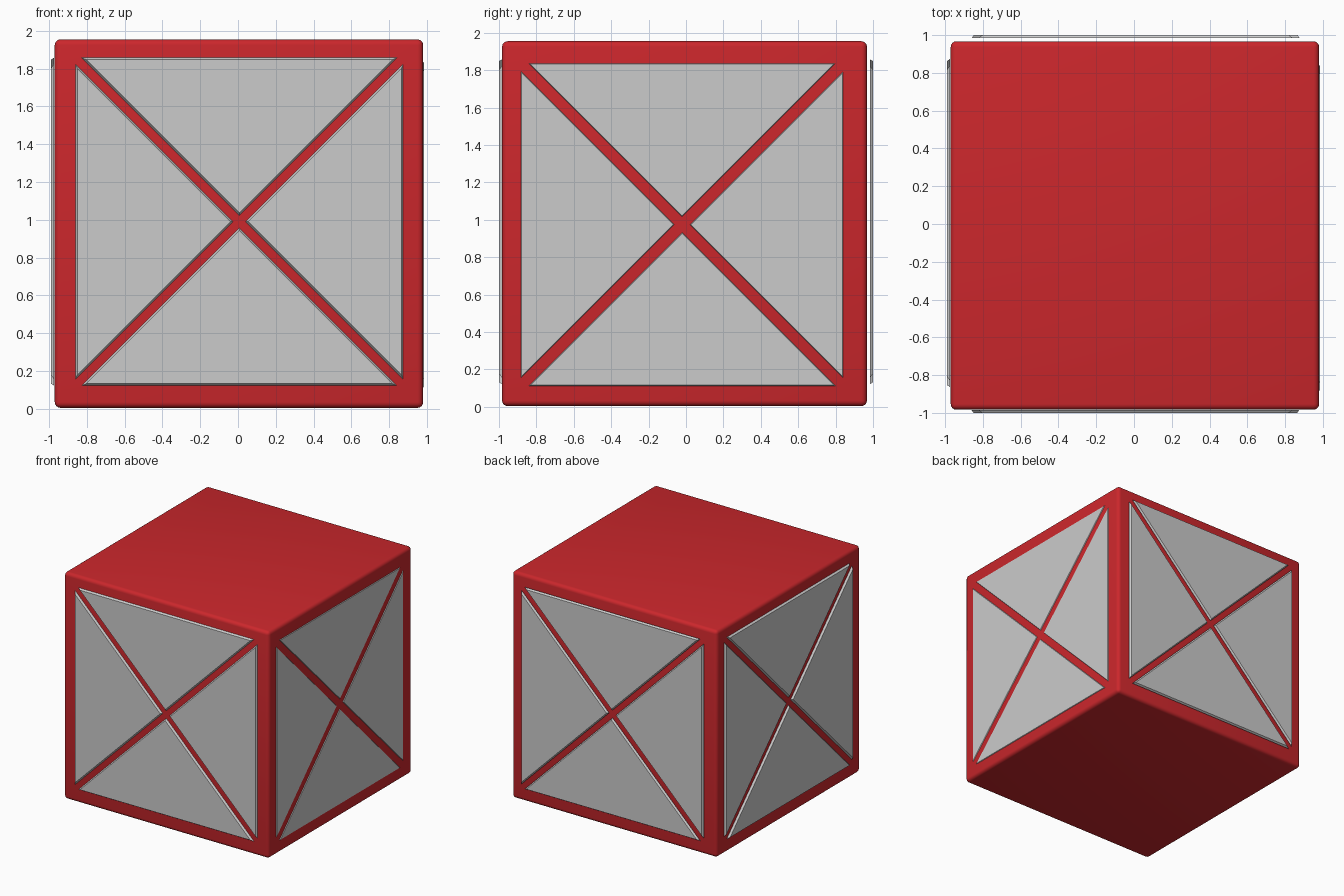
import bpy, bmesh, math
from mathutils import Matrix, Vector

if "Cube" in bpy.data.objects:
    bpy.data.objects.remove(bpy.data.objects["Cube"])

red = bpy.data.materials.new("red_paint")
red.diffuse_color = (0.6, 0.02, 0.025, 1)
red.use_nodes = True
red.node_tree.nodes["Principled BSDF"].inputs["Base Color"].default_value = red.diffuse_color

# Rounded cube body
SIZE = 1.951
bpy.ops.mesh.primitive_cube_add(size=SIZE, location=(0.005, -0.008, 0.004 + SIZE / 2))
body = bpy.context.object
body.name = "cube_body"
body.data.materials.append(red)
bev = body.modifiers.new("Bevel", 'BEVEL')
bev.width = 0.03
bev.segments = 4
bpy.ops.object.modifier_apply(modifier="Bevel")
bpy.ops.object.shade_smooth_by_angle(angle=math.radians(30))

# Side panels: four thin tapered triangles separated by a diagonal cross
HALF = 0.868    # half width of a panel
GAP = 0.033     # offset of each triangle from the diagonals
TAPER = 0.01
DEPTH = 0.016


def triangle(inset):
    o, h = GAP + inset * math.sqrt(2), HALF - inset
    return [(0, o), (h - o, h), (o - h, h)]


def add_panel(name, angle, centre):
    """centre is the middle of the outer face; angle turns the front panel about z."""
    bm = bmesh.new()
    turn = Matrix.Rotation(angle, 4, 'Z')
    for k in range(4):
        spin = Matrix.Rotation(k * math.pi / 2, 4, 'Y')
        rings = []
        for inset, y in ((0, DEPTH), (TAPER, 0)):
            rings.append([bm.verts.new(turn @ spin @ Vector((u, y, v)))
                          for u, v in triangle(inset)])
        inner, outer = rings
        bm.faces.new(inner)
        bm.faces.new(outer)
        for i in range(3):
            j = (i + 1) % 3
            bm.faces.new((inner[i], inner[j], outer[j], outer[i]))
    bmesh.ops.recalc_face_normals(bm, faces=bm.faces)
    mesh = bpy.data.meshes.new(name)
    bm.to_mesh(mesh)
    bm.free()
    obj = bpy.data.objects.new(name, mesh)
    obj.location = centre
    bpy.context.collection.objects.link(obj)


add_panel("front_panel", 0, (0.007, -1.0, 0.99))
add_panel("right_panel", math.pi / 2, (0.986, -0.021, 0.974))
add_panel("back_panel", math.pi, (0.009, 1.0, 0.99))
add_panel("left_panel", -math.pi / 2, (-0.991, 0.005, 0.99))
